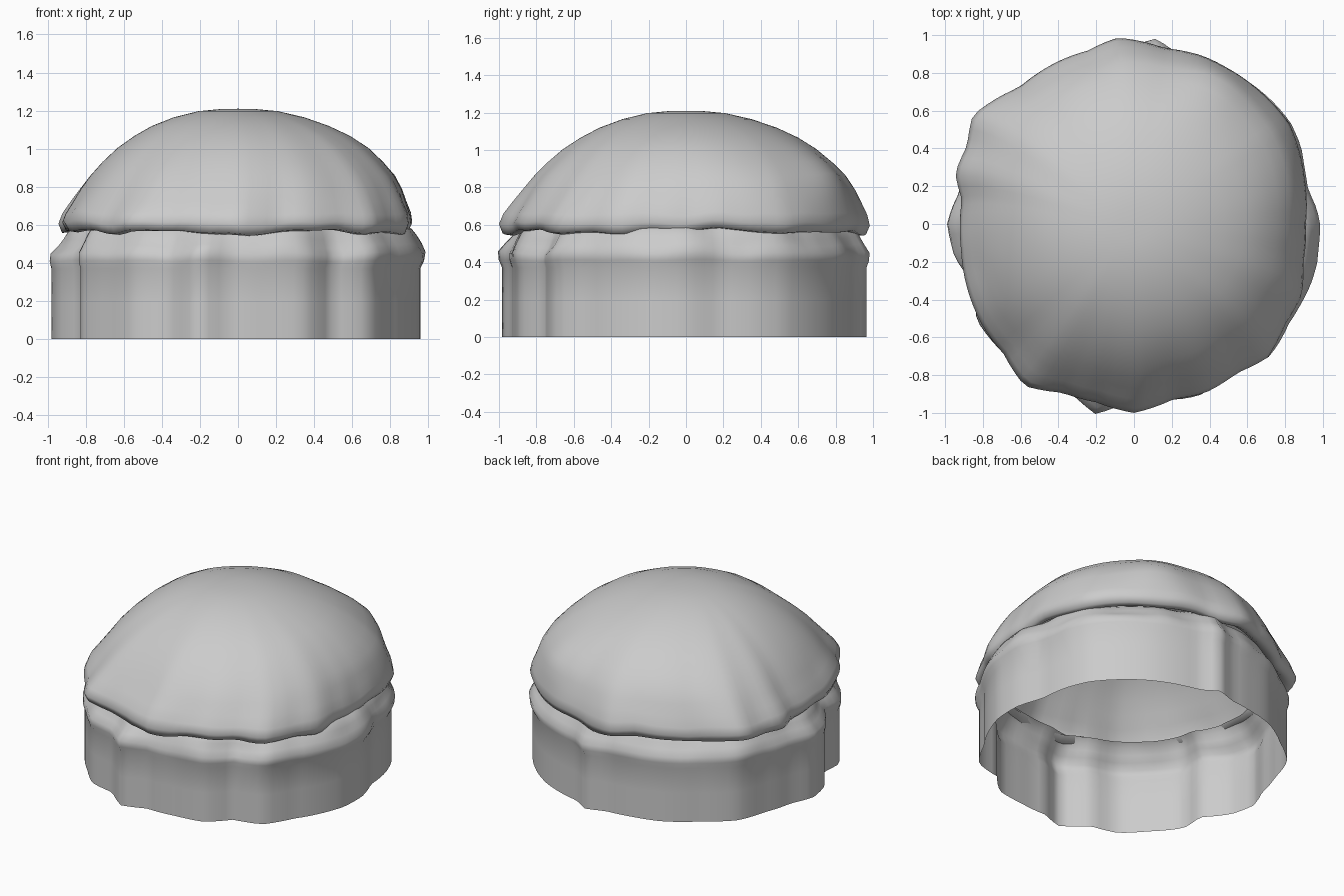
import bpy, bmesh, math
from mathutils import Vector, noise

if "Cube" in bpy.data.objects:
    bpy.data.objects.remove(bpy.data.objects["Cube"])

SEG = 120

# Plan outlines: (angle in degrees, radius)
CUP = [(0, .955), (11, .915), (24, .95), (33, .965), (45, .955), (57, .945), (68, .93),
       (77, .92), (84, .97), (92, .92), (104, .92), (115, .935), (130, .93), (145, .965),
       (157, .93), (170, .93), (180, .98), (190, .96), (202, .88), (211, .965), (225, .96),
       (236, .98), (247, .93), (258, 1.005), (267, .93), (280, .93), (292, .955), (303, .90),
       (314, .98), (327, .95), (338, .96), (348, .97)]
CAP = [(0, .91), (15, .935), (27, .965), (33, .98), (45, .97), (60, .96), (68, .96), (80, .945),
       (95, .99), (105, .95), (115, .95), (130, .945), (146, 1.03), (155, .975), (164, .985),
       (172, .92), (188, .925), (200, .945), (213, .965), (225, .975), (236, 1.035), (247, .97),
       (258, .965), (270, 1.0), (283, .95), (293, .97), (305, .96), (315, 1.0), (327, .96),
       (337, .965), (347, .92)]

# Profiles: (radius factor, height, how strongly the plan outline applies)
CUP_PROFILE = [(1, 0, 1), (1, .2, 1), (1, .37, 1), (1.015, .41, 1), (1.015, .45, 1),
               (.985, .49, .9), (.96, .53, .8), (.935, .57, .7), (.90, .595, .6)]
CAP_PROFILE = [(.90, .59, .6), (.94, .56, .9), (.98, .565, 1), (1, .61, 1), (.985, .66, .9),
               (.95, .72, .8), (.91, .79, .65), (.86, .86, .5), (.79, .93, .4),
               (.70, 1.005, .3), (.60, 1.067, .25), (.49, 1.12, .2), (.36, 1.165, .1),
               (.22, 1.197, 0), (.10, 1.208, 0)]


def radius(table, deg):
    """Linear interpolation round the closed plan outline."""
    pts = table + [(360, table[0][1])]
    for (a, ra), (b, rb) in zip(pts, pts[1:]):
        if a <= deg <= b:
            return ra + (rb - ra) * (deg - a) / (b - a)


def ripple(v, scale, seed):
    return noise.noise(v * scale + Vector((seed, seed, seed)))


def shell(name, table, profile, wobble, top=None):
    """Skin the profile round the outline; wobble(v) moves each point."""
    bm = bmesh.new()
    rings = []
    for f, z, w in profile:
        ring = []
        for i in range(SEG):
            deg = 360 * i / SEG
            a = math.radians(deg)
            r = f * (.955 + (radius(table, deg) - .955) * w)
            v = Vector((r * math.cos(a), r * math.sin(a), z))
            ring.append(bm.verts.new(wobble(v)))
        rings.append(ring)
    for lo, hi in zip(rings, rings[1:]):
        for i in range(SEG):
            j = (i + 1) % SEG
            bm.faces.new((lo[i], lo[j], hi[j], hi[i]))
    if top is not None:
        tip = bm.verts.new((0, 0, top))
        for i in range(SEG):
            bm.faces.new((rings[-1][i], rings[-1][(i + 1) % SEG], tip))
    for f in bm.faces:
        f.smooth = True
    mesh = bpy.data.meshes.new(name)
    bm.to_mesh(mesh)
    bm.free()
    ob = bpy.data.objects.new(name, mesh)
    bpy.context.collection.objects.link(ob)
    return ob


def cup_wobble(v):
    # only the soft lip above the straight wall is lumpy; it leans towards +x
    k = max(0, min(1, (v.z - .37) / .12))
    n = ripple(v, 4.5, 3.1)
    s = 1 + .02 * n * k
    return Vector((v.x * s + .012 * k, v.y * s, v.z + .02 * n * k))


def cap_wobble(v):
    # wavy rim, gentle lumps, a bulge at the back right, dome leaning that way
    rim = max(0, min(1, (.85 - v.z) / .25))
    dome = max(0, min(1, (v.z - .62) / .2)) * max(0, min(1, (1.2 - v.z) / .15))
    n, m = ripple(v, 5, 7.7), ripple(v, 2.6, 1.3)
    bulge = math.exp(-((v - Vector((.4, .72, .88))).length / .18) ** 2)
    s = 1 + .015 * m * dome + .04 * bulge
    lean = dome * .025
    return Vector((v.x * s + lean, v.y * s + lean, v.z + .025 * n * rim + .015 * bulge))


# Open-bottomed wrapper with the soft lip above it
shell("wrapper", CUP, CUP_PROFILE, cup_wobble)
# Domed cap overhanging the lip
shell("baked_cap", CAP, CAP_PROFILE, cap_wobble, top=1.21)
